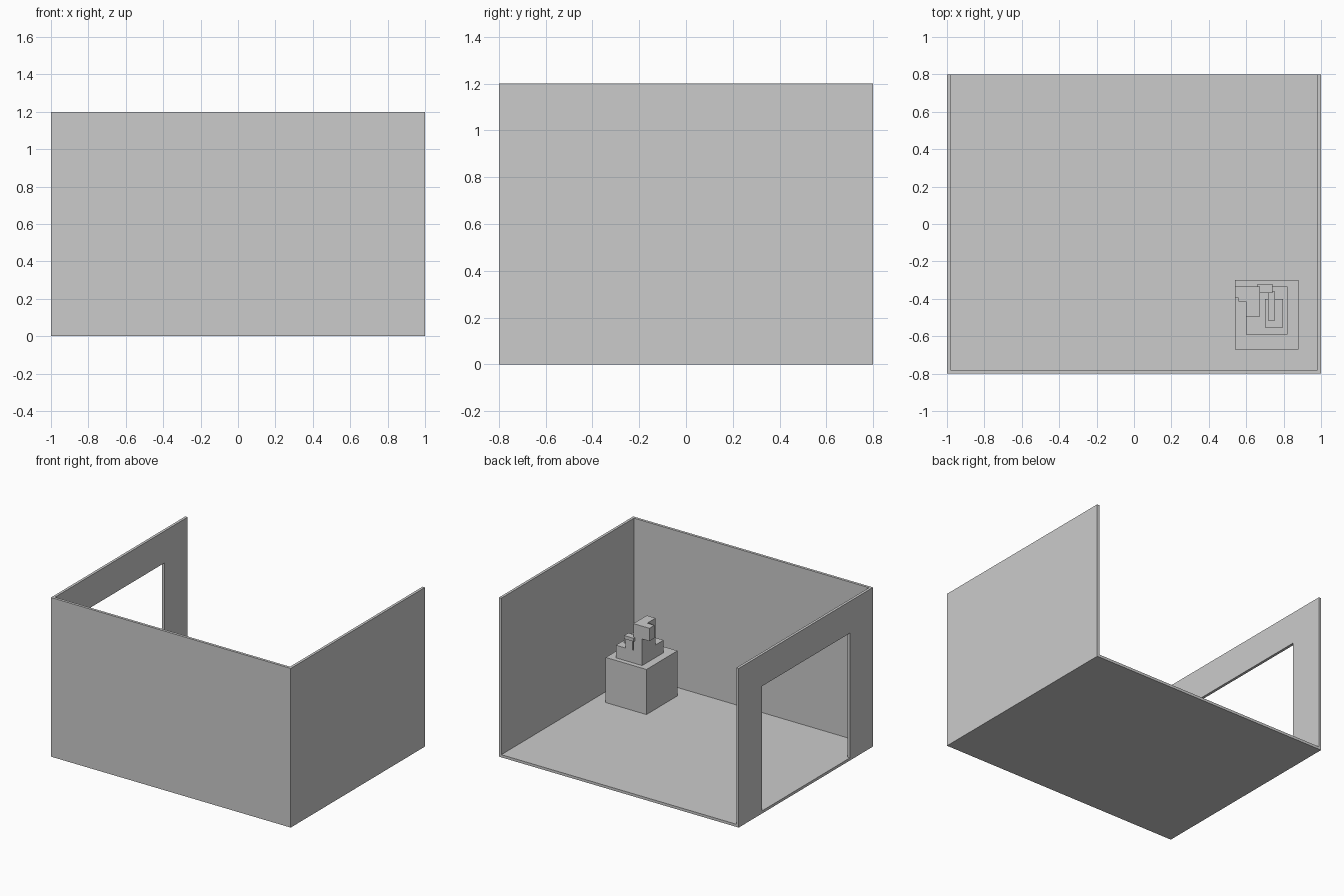
import bpy, bmesh

if "Cube" in bpy.data.objects:
    bpy.data.objects.remove(bpy.data.objects["Cube"])


def prism(name, profile, axis, lo, hi):
    """Extrude a 2D outline along one axis (0=x with y,z outline; 1=y with x,z outline)."""
    bm = bmesh.new()
    verts = []
    for a, b in profile:
        p = [a, b]
        p.insert(axis, lo)
        verts.append(bm.verts.new(p))
    face = bm.faces.new(verts)
    ext = bmesh.ops.extrude_face_region(bm, geom=[face])
    moved = [g for g in ext["geom"] if isinstance(g, bmesh.types.BMVert)]
    shift = [0, 0, 0]
    shift[axis] = hi - lo
    bmesh.ops.translate(bm, verts=moved, vec=shift)
    bmesh.ops.recalc_face_normals(bm, faces=bm.faces)
    mesh = bpy.data.meshes.new(name)
    bm.to_mesh(mesh)
    bm.free()
    obj = bpy.data.objects.new(name, mesh)
    bpy.context.collection.objects.link(obj)
    return obj


def box(name, x, y, z):
    outline = [(y[0], z[0]), (y[1], z[0]), (y[1], z[1]), (y[0], z[1])]
    return prism(name, outline, 0, x[0], x[1])


T = 0.02   # panel thickness
H = 1.2    # wall height

# room shell, open at the back and top
box("floor", (-1, 1), (-0.8, 0.8), (0, T))
box("front_wall", (-1, 1), (-0.8, -0.8 + T), (T, H))
box("right_wall", (1 - T, 1), (-0.8 + T, 0.8), (T, H))

# left wall with a wide doorway
D, DT = 0.525, 0.96
prism("doorway_wall", [(-0.8 + T, T), (-D, T), (-D, DT), (D, DT), (D, T),
                       (0.8, T), (0.8, H), (-0.8 + T, H)], 0, -1, -1 + T)

# pedestal and the stepped base on it
P, S = 0.36, 0.455
box("pedestal", (0.54, 0.88), (-0.67, -0.30), (T, P))
box("machine_base", (0.60, 0.82), (-0.59, -0.335), (P, S))

# column with overhanging head
box("column", (0.60, 0.674), (-0.495, -0.335), (S, 0.657))
box("head", (0.54, 0.60), (-0.395, -0.335), (0.56, 0.657))
box("head_side_plate", (0.56, 0.60), (-0.415, -0.395), (0.56, 0.65))

# small capped post with an arm over a tray
box("post", (0.68, 0.738), (-0.365, -0.334), (S, 0.53))
box("post_cap", (0.66, 0.74), (-0.37, -0.32), (0.53, 0.555))
box("arm", (0.717, 0.754), (-0.515, -0.36), (0.49, 0.525))
box("tray", (0.70, 0.797), (-0.553, -0.40), (S, 0.49))
